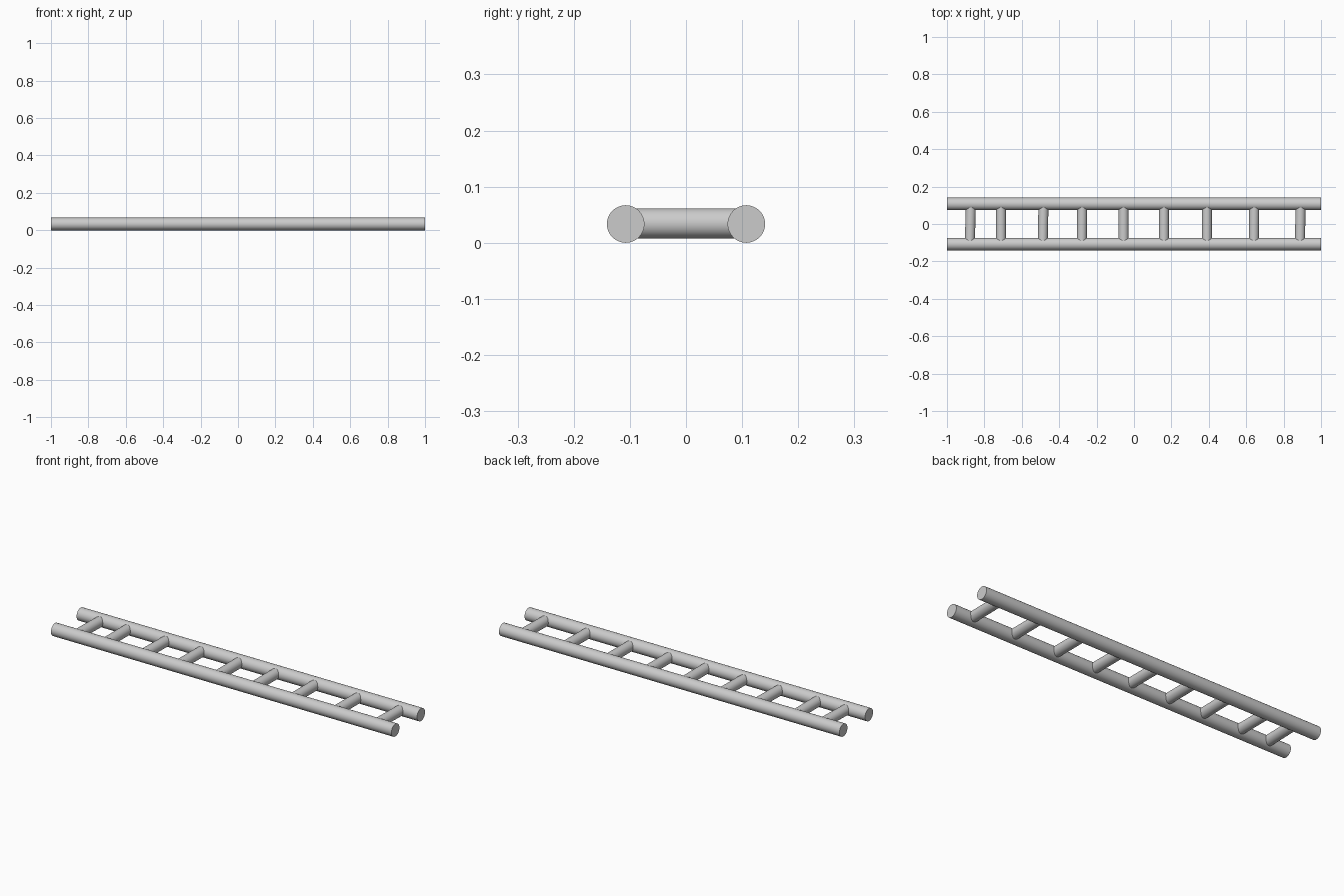
import bpy
from math import radians
from mathutils import Vector

if "Cube" in bpy.data.objects:
    bpy.data.objects.remove(bpy.data.objects["Cube"])

RAIL_R, RAIL_Y, Z = 0.0335, 0.1075, 0.0345
RUNG_R = 0.0268


def rod(name, start, end, radius, sides=32):
    """Smooth-sided cylinder between two points."""
    start, end = Vector(start), Vector(end)
    axis = end - start
    bpy.ops.mesh.primitive_cylinder_add(
        vertices=sides, radius=radius, depth=axis.length,
        location=(start + end) / 2,
        rotation=axis.to_track_quat('Z', 'Y').to_euler())
    obj = bpy.context.object
    obj.name = name
    bpy.ops.object.shade_smooth_by_angle(angle=radians(35))
    return obj


# Long side rails
for name, y in (("front_rail", -RAIL_Y), ("back_rail", RAIL_Y)):
    rod(name, (-1, y, RAIL_R), (1, y, RAIL_R), RAIL_R)

# Unevenly spaced rungs, slightly askew, ending inside the rails
rungs = [(-0.875, 0.003), (-0.711, 0), (-0.486, 0.002), (-0.278, 0.001),
         (-0.056, 0), (0.160, 0), (0.390, 0), (0.642, 0.001), (0.889, 0.002)]
for i, (x, skew) in enumerate(rungs, 1):
    rod(f"rung_{i}", (x - skew, -RAIL_Y, Z), (x + skew, RAIL_Y, Z), RUNG_R)
